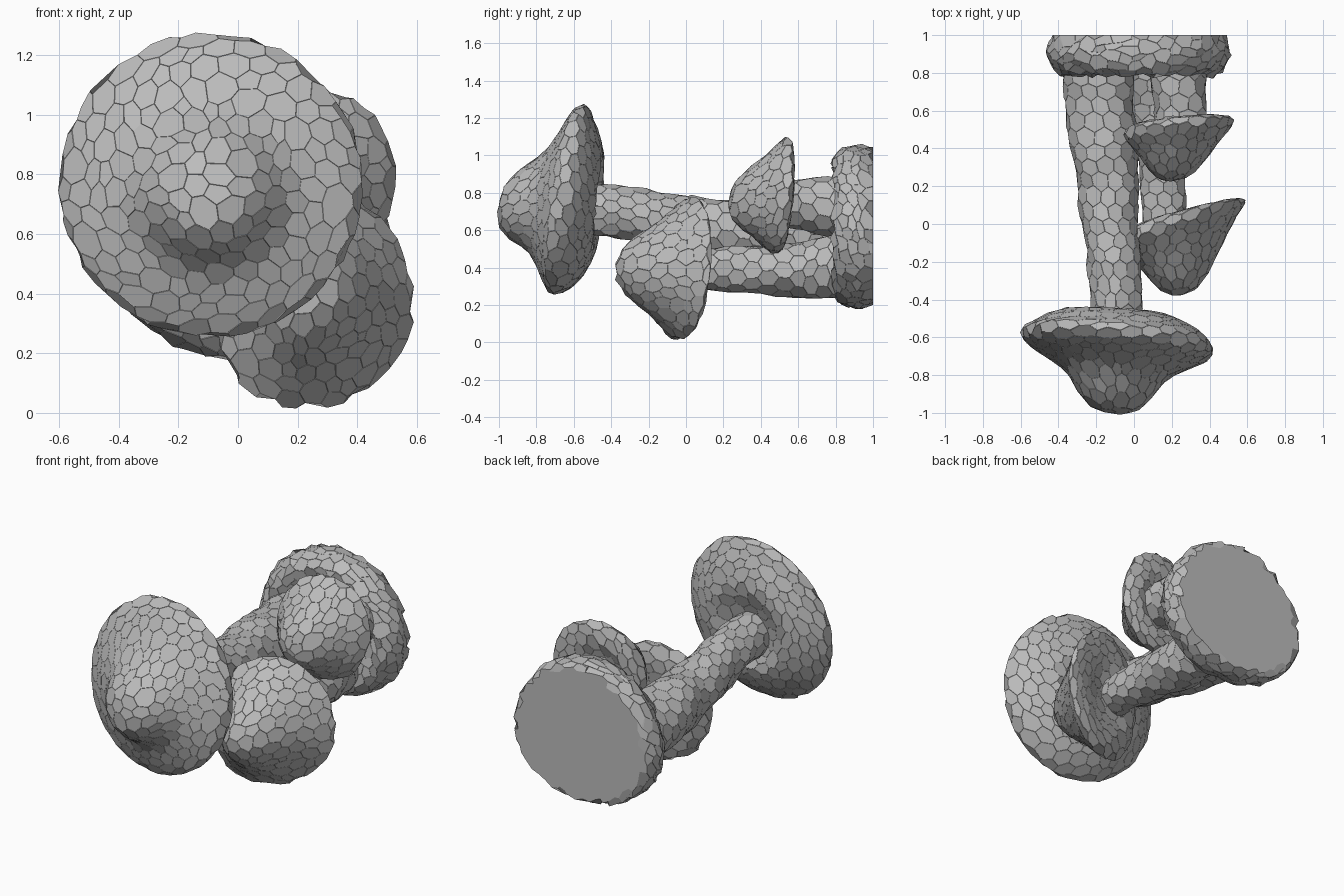
import bpy, bmesh, math, random
from mathutils import Vector

random.seed(7)
if "Cube" in bpy.data.objects:
    bpy.data.objects.remove(bpy.data.objects["Cube"], do_unlink=True)

stone = bpy.data.materials.new("stone grey")
stone.use_nodes = True
grey = (0.5, 0.5, 0.5, 1)
stone.diffuse_color = grey
stone.node_tree.nodes["Principled BSDF"].inputs["Base Color"].default_value = grey


def jitter(amount):
    return Vector([random.uniform(-amount, amount) for _ in "xyz"])


def cells(source):
    """Turn a triangle mesh into polygon cells, one around each inner vertex."""
    out = bmesh.new()
    centre = {f: out.verts.new(f.calc_center_median()) for f in source.faces}
    for v in source.verts:
        if v.is_boundary or not v.link_loops:
            continue
        loop, ring = v.link_loops[0], []
        for _ in v.link_loops:
            ring.append(centre[loop.face])
            loop = loop.link_loop_prev.link_loop_radial_next
        out.faces.new(ring)
    source.free()
    return out


def finish(name, bm, back=None):
    """Raise each cell a little so fine cracks remain, then make the object."""
    bmesh.ops.recalc_face_normals(bm, faces=bm.faces)
    bmesh.ops.inset_individual(bm, faces=list(bm.faces), thickness=0.001,
                               depth=0.002, use_even_offset=False)
    if back is not None:
        for v in bm.verts:
            if v.co.y > back - 0.02:
                v.co.y = back
    mesh = bpy.data.meshes.new(name)
    bm.to_mesh(mesh)
    bm.free()
    mesh.materials.append(stone)
    bpy.context.collection.objects.link(bpy.data.objects.new(name, mesh))


def cell_sphere(count):
    """Unit sphere split into irregular cells of about equal size."""
    bm = bmesh.new()
    step = math.pi * (3 - math.sqrt(5))
    for i in range(count):
        y = (2 * i + 1) / count - 1
        r = math.sqrt(1 - y * y)
        p = Vector((r * math.cos(i * step), y, r * math.sin(i * step)))
        bm.verts.new((p + jitter(1.1 / math.sqrt(count))).normalized())
    bmesh.ops.convex_hull(bm, input=bm.verts)
    bmesh.ops.recalc_face_normals(bm, faces=bm.faces)
    return cells(bm)


def along(profile, t):
    """Point on a (radius, y) profile at a fraction of its revolved area."""
    spans = list(zip(profile, profile[1:]))
    areas = [(a[0] + b[0]) * math.dist(a, b) for a, b in spans]
    left = t * sum(areas)
    for (a, b), area in zip(spans, areas):
        if left <= area or b == profile[-1]:
            f = min(left / area, 1)
            r = math.sqrt(a[0] ** 2 + (b[0] ** 2 - a[0] ** 2) * f)
            if abs(b[0] - a[0]) > 0.001:
                f = (r - a[0]) / (b[0] - a[0])
            return r, a[1] + (b[1] - a[1]) * f
        left -= area


def round_part(name, profile, tip, rim, count, scale=(1, 1), tilt=(0, 0),
               lobes=0, turn=0, rough=0.003, back=None):
    """Revolved form facing -y, with an offset tip and a tilted lobed rim.
    The underside follows the tilt less than the top does."""
    bm = cell_sphere(count)
    widest, edge = max(profile)
    for v in bm.verts:
        d = v.co.normalized()
        r, y = along(profile, (1 + d.y) / 2)
        angle = math.atan2(d.z, d.x)
        w = r / widest
        r *= 1 + lobes * w * math.sin(3 * angle + turn)
        c, s = math.cos(angle), math.sin(angle)
        follow = 1 - 0.4 * min(max((y - edge) / 0.08, 0), 1)
        v.co = (tip[0] + (rim[0] - tip[0]) * w + r * c * scale[0],
                y + (tilt[0] * c + tilt[1] * s) * w * follow,
                tip[1] + (rim[1] - tip[1]) * w + r * s * scale[1])
        v.co += jitter(rough)
    finish(name, bm, back)


def stem(name, path, sides):
    """Tapering stalk through (x, y, z, radius) stations, ends buried."""
    bm = bmesh.new()
    rings, row = [], 0
    for a, b in zip(path, path[1:]):
        count = max(1, round((b[1] - a[1]) / 0.075))
        for i in range(count):
            x, y, z, r = [p + (q - p) * i / count for p, q in zip(a, b)]
            ring = []
            for k in range(sides):
                ang = math.tau * (k + row % 2 / 2) / sides
                p = Vector((x + r * math.cos(ang), y, z + r * math.sin(ang)))
                ring.append(bm.verts.new(p + jitter(0.018)))
            rings.append(ring)
            row += 1
    for j, (low, high) in enumerate(zip(rings, rings[1:])):
        for k in range(sides):
            n = (k + 1) % sides
            if j % 2:
                bm.faces.new((low[k], low[n], high[n]))
                bm.faces.new((low[k], high[n], high[k]))
            else:
                bm.faces.new((low[k], low[n], high[k]))
                bm.faces.new((low[n], high[n], high[k]))
    finish(name, cells(bm))


# Rocky mounting base with a flat back
round_part("base", [(0, 0.83), (0.3, 0.81), (0.39, 0.78), (0.45, 0.82),
                    (0.485, 0.91), (0.455, 1), (0, 1)],
           (0.03, 0.61), (0.025, 0.61), 420, scale=(1, 0.91),
           lobes=0.02, turn=math.pi, rough=0.011, back=1)

# Stems
stem("large_stem", [(-0.09, -0.65, 0.71, 0.13), (-0.09, -0.4, 0.7, 0.133),
                    (-0.135, 0.15, 0.61, 0.165), (-0.185, 0.7, 0.58, 0.19),
                    (-0.185, 1, 0.58, 0.2)], 12)
stem("lower_stem", [(0.17, -0.1, 0.4, 0.115), (0.15, 0.2, 0.39, 0.118),
                    (0.13, 0.6, 0.385, 0.152), (0.11, 0.8, 0.405, 0.178),
                    (0.1, 1, 0.41, 0.18)], 10)
stem("upper_stem", [(0.24, 0.4, 0.745, 0.14), (0.24, 0.65, 0.74, 0.14),
                    (0.235, 0.82, 0.73, 0.165), (0.23, 1, 0.72, 0.175)], 10)

# Large front cap: bell dome, flared rim, puffed underside
round_part("large_cap", [(0, -1), (0.05, -1), (0.12, -0.98), (0.19, -0.91),
                         (0.23, -0.84), (0.29, -0.775), (0.4, -0.715),
                         (0.495, -0.66), (0.512, -0.615), (0.485, -0.575),
                         (0.39, -0.51), (0.26, -0.46), (0.16, -0.5),
                         (0, -0.54)],
           (-0.11, 0.725), (-0.09, 0.765), 350, tilt=(-0.05, 0.075))

# Lower cap
round_part("lower_cap", [(0, -0.37), (0.08, -0.355), (0.15, -0.295),
                         (0.2, -0.225), (0.26, -0.14), (0.33, -0.06),
                         (0.385, -0.005), (0.36, 0.035), (0.27, 0.055),
                         (0.16, 0.045), (0, 0.02)],
           (0.28, 0.41), (0.245, 0.39), 210, scale=(0.89, 1.01),
           tilt=(0.13, 0.04), lobes=0.025, turn=math.radians(135))

# Upper cap
round_part("upper_cap", [(0, 0.225), (0.1, 0.25), (0.17, 0.32), (0.23, 0.4),
                         (0.29, 0.46), (0.325, 0.505), (0.305, 0.535),
                         (0.21, 0.555), (0.14, 0.525), (0, 0.505)],
           (0.21, 0.75), (0.24, 0.785), 170, scale=(0.91, 0.97),
           tilt=(0.04, 0.035))
